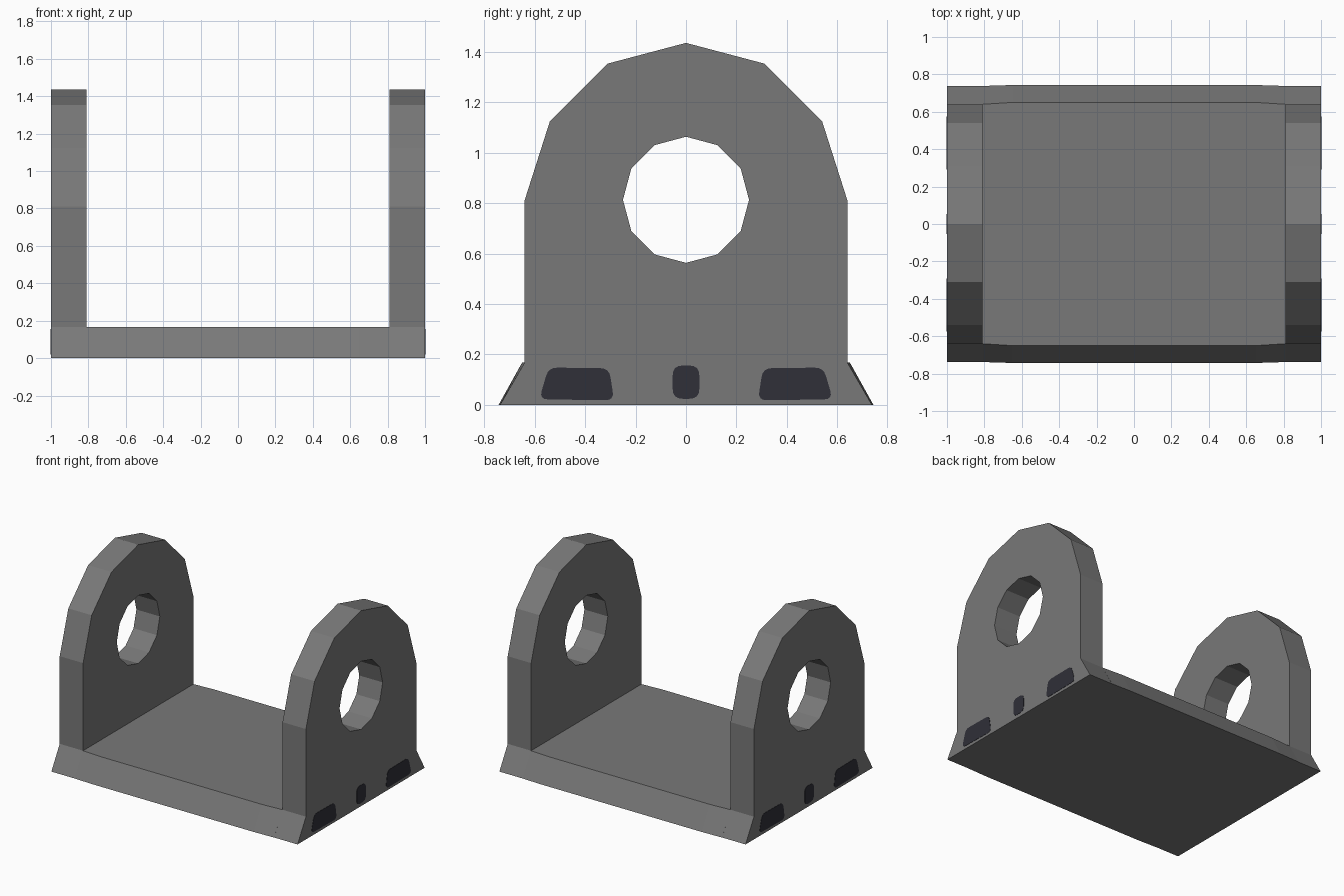
import bpy, bmesh, math
from mathutils import Vector

if "Cube" in bpy.data.objects:
    bpy.data.objects.remove(bpy.data.objects["Cube"])


def material(name, rgb):
    m = bpy.data.materials.new(name)
    m.diffuse_color = (*rgb, 1)
    m.use_nodes = True
    m.node_tree.nodes["Principled BSDF"].inputs["Base Color"].default_value = m.diffuse_color
    return m


GREY = material("bracket grey", (0.19, 0.19, 0.19))
DARK = material("dark slot", (0.029, 0.029, 0.040))


def finish(bm, name, mat):
    bmesh.ops.recalc_face_normals(bm, faces=bm.faces[:])
    mesh = bpy.data.meshes.new(name)
    bm.to_mesh(mesh)
    bm.free()
    mesh.materials.append(mat)
    ob = bpy.data.objects.new(name, mesh)
    bpy.context.collection.objects.link(ob)
    return ob


def plate(name, loops, x0, x1, mat):
    """Extrude y-z outlines (first outer, others holes) from x0 to x1."""
    bm = bmesh.new()
    edges = []
    for loop in loops:
        vs = [bm.verts.new((x0, y, z)) for y, z in loop]
        edges += [bm.edges.new((vs[i - 1], vs[i])) for i in range(len(vs))]
    bmesh.ops.triangle_fill(bm, edges=edges, use_beauty=True, normal=(1, 0, 0))
    res = bmesh.ops.extrude_face_region(bm, geom=bm.faces[:])
    for v in res["geom"]:
        if isinstance(v, bmesh.types.BMVert):
            v.co.x = x1
    return finish(bm, name, mat)


def rounded(points, r, steps=4):
    """Round the corners of a polygon with small curves."""
    pts = [Vector(p) for p in points]
    out = []
    for i, p in enumerate(pts):
        a = p + (pts[i - 1] - p).normalized() * r
        b = p + (pts[(i + 1) % len(pts)] - p).normalized() * r
        for k in range(steps + 1):
            t = k / steps
            out.append(tuple(a * (1 - t) ** 2 + p * 2 * t * (1 - t) + b * t * t))
    return out


# Cheek outline: flared foot, straight sides, arched faceted top, round hole
CZ = 0.813
half = [(0.737, 0), (0.64, 0.167), (0.64, 0.81), (0.54, 1.123), (0.31, 1.353)]
outline = half + [(0, 1.435)] + [(-y, z) for y, z in reversed(half)]
hole = [(0.25 * math.sin(math.tau * i / 12), CZ + 0.25 * math.cos(math.tau * i / 12))
        for i in range(12)]

# Slot marks along the foot of each cheek
corner = [(0.285, 0.018), (0.582, 0.022), (0.545, 0.148), (0.305, 0.145)]
slots = {
    "slot_back": rounded(corner, 0.035),
    "slot_front": rounded([(-y, z) for y, z in reversed(corner)], 0.035),
    "slot_middle": rounded([(-0.053, 0.024), (0.053, 0.024),
                            (0.053, 0.156), (-0.053, 0.156)], 0.04),
}

for side, s in (("right", 1), ("left", -1)):
    plate(side + "_cheek", [outline, hole], s * 0.81, s, GREY)
    for name, loop in slots.items():
        plate(f"{side}_{name}", [loop], s * 0.999, s * 1.002, DARK)

# Base slab: flared section that bulges very slightly in the middle
bm = bmesh.new()
rings = []
for x, top, low in ((-0.81, 0.64, 0.738), (-0.65, 0.65, 0.743),
                    (0.65, 0.65, 0.743), (0.81, 0.64, 0.738)):
    rings.append([bm.verts.new((x, y, z)) for y, z in
                  ((-low, 0), (low, 0), (top, 0.167), (-top, 0.167))])
for a, b in zip(rings, rings[1:]):
    for i in range(4):
        bm.faces.new((a[i - 1], a[i], b[i], b[i - 1]))
bm.faces.new(rings[0])
bm.faces.new(rings[-1])
finish(bm, "base_slab", GREY)
